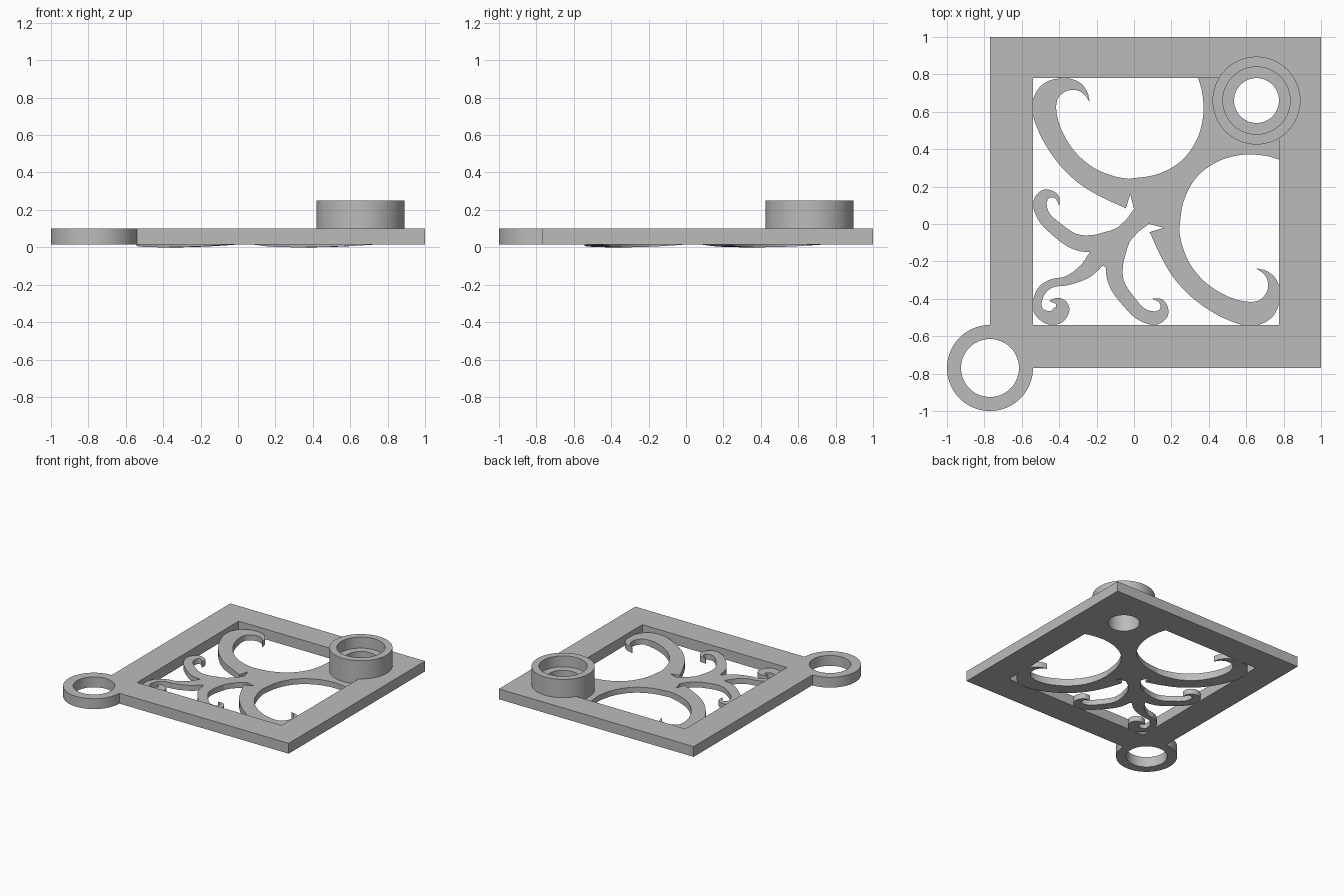
import bpy
import bmesh
from math import cos, sin, pi, radians
from mathutils import Vector

if "Cube" in bpy.data.objects:
    bpy.data.objects.remove(bpy.data.objects["Cube"], do_unlink=True)

BASE, FRAME_TOP, SCROLL_TOP = 0.015, 0.10, 0.06
BOSS = (0.655, 0.66)
RING = (-0.77, -0.77)

grey = bpy.data.materials.new("plain grey")
grey.use_nodes = True
grey.diffuse_color = (0.5, 0.5, 0.5, 1)
grey.node_tree.nodes["Principled BSDF"].inputs["Base Color"].default_value = (0.5, 0.5, 0.5, 1)


def finish(name, bm):
    """Turn a bmesh into a shaded, coloured object."""
    bmesh.ops.remove_doubles(bm, verts=bm.verts, dist=0.0002)
    bmesh.ops.recalc_face_normals(bm, faces=bm.faces)
    mesh = bpy.data.meshes.new(name)
    bm.to_mesh(mesh)
    bm.free()
    mesh.materials.append(grey)
    obj = bpy.data.objects.new(name, mesh)
    bpy.context.collection.objects.link(obj)
    bpy.ops.object.select_all(action='DESELECT')
    obj.select_set(True)
    bpy.context.view_layer.objects.active = obj
    bpy.ops.object.shade_smooth_by_angle(angle=radians(30))
    return obj


def arc(centre, radius, start, end, steps):
    angles = [radians(start + (end - start) * i / steps) for i in range(steps + 1)]
    return [(centre[0] + radius * cos(a), centre[1] + radius * sin(a)) for a in angles]


def smooth(points, steps=6):
    """Catmull-Rom curve through points of any dimension."""
    pts = [Vector(p) for p in points]
    pts = [2 * pts[0] - pts[1]] + pts + [2 * pts[-1] - pts[-2]]
    out = []
    for a, b, c, d in zip(pts, pts[1:], pts[2:], pts[3:]):
        for i in range(steps):
            t = i / steps
            out.append(b + (c - a) * (t / 2) + (2 * a - 5 * b + 4 * c - d) * (t * t / 2)
                       + (3 * b - a - 3 * c + d) * (t ** 3 / 2))
    return out + [pts[-2]]


def plate(name, outlines, low, high):
    """Extrude closed outlines; nested ones become holes."""
    curve = bpy.data.curves.new(name, 'CURVE')
    curve.dimensions = '2D'
    curve.fill_mode = 'BOTH'
    curve.extrude = (high - low) / 2
    for outline in outlines:
        spline = curve.splines.new('POLY')
        spline.points.add(len(outline) - 1)
        for point, p in zip(spline.points, outline):
            point.co = (p[0], p[1], 0, 1)
        spline.use_cyclic_u = True
    temp = bpy.data.objects.new(name + " outline", curve)
    bpy.context.collection.objects.link(temp)
    graph = bpy.context.evaluated_depsgraph_get()
    mesh = bpy.data.meshes.new_from_object(temp.evaluated_get(graph))
    bm = bmesh.new()
    bm.from_mesh(mesh)
    bmesh.ops.translate(bm, verts=bm.verts, vec=(0, 0, (low + high) / 2))
    bpy.data.objects.remove(temp, do_unlink=True)
    bpy.data.curves.remove(curve)
    bpy.data.meshes.remove(mesh)
    return finish(name, bm)


def stroke(name, path, sag=0.0, swap=False):
    """Sweep a flat bar along (x, y, half width); swap mirrors it over the diagonal."""
    pts = smooth(path)
    bm = bmesh.new()
    last = len(pts) - 1
    previous = None
    for i, p in enumerate(pts):
        along = (pts[min(i + 1, last)] - pts[max(i - 1, 0)]).xy.normalized()
        side = Vector((-along.y, along.x)) * max(p.z, 0.001)
        t = i / last
        low = BASE - sag * max(0, sin(pi * t / 0.6))
        ring = []
        for sign, z in ((1, low), (1, SCROLL_TOP), (-1, SCROLL_TOP), (-1, low)):
            x, y = p.xy + side * sign
            ring.append(bm.verts.new((y, x, z) if swap else (x, y, z)))
        if previous:
            for k in range(4):
                n = (k + 1) % 4
                bm.faces.new((previous[k], previous[n], ring[n], ring[k]))
        else:
            bm.faces.new(ring)
        previous = ring
    bm.faces.new(previous)
    return finish(name, bm)


# Square frame whose corner opens into a hanging ring
outer = [(1, -0.77), (1, 1), (-0.77, 1)] + arc(RING, 0.23, 90, 360, 54)
opening = [(-0.54, -0.54), (0.775, -0.54), (0.775, 0.78), (-0.54, 0.78)]
plate("frame_with_ring", [outer, opening, arc(RING, 0.155, 0, 354, 59)], BASE, FRAME_TOP)

# Stepped round boss, spun from its section
bm = bmesh.new()
section = [(0.12, BASE), (0.235, BASE), (0.235, 0.25), (0.18, 0.25), (0.18, 0.16), (0.12, 0.16)]
verts = [bm.verts.new((r, 0, z)) for r, z in section]
edges = [bm.edges.new((verts[i - 1], verts[i])) for i in range(len(verts))]
bmesh.ops.spin(bm, geom=verts + edges, axis=(0, 0, 1), cent=(0, 0, 0), angle=2 * pi, steps=64)
bmesh.ops.translate(bm, verts=bm.verts, vec=(*BOSS, 0))
finish("round_boss", bm)

# Central stem flaring out into the boss, mirrored over the diagonal
flare = smooth([(0.34, 0.79), (0.365, 0.70), (0.37, 0.58), (0.335, 0.45),
                (0.25, 0.335), (0.12, 0.265), (-0.04, 0.24)])
half = arc(BOSS, 0.15, 225, 130, 12) + [tuple(p) for p in flare]
half += [(0, 0.08), (-0.04, 0.025), (-0.09, -0.02), (-0.16, -0.05), (-0.235, -0.15)]
plate("central_stem", [half + [(y, x) for x, y in reversed(half[1:])]], BASE, SCROLL_TOP)

# Paired scrolls on either side of the diagonal
large = [(-0.02, 0.16, 0.08), (-0.13, 0.195, 0.065), (-0.25, 0.255, 0.057), (-0.36, 0.355, 0.054),
         (-0.443, 0.487, 0.057), (-0.48, 0.615, 0.064), (-0.455, 0.70, 0.058),
         (-0.38, 0.743, 0.038), (-0.31, 0.74, 0.025), (-0.262, 0.705, 0.012), (-0.238, 0.655, 0.001)]
small = [(-0.12, -0.08, 0.045), (-0.222, -0.105, 0.046), (-0.325, -0.09, 0.041),
         (-0.43, -0.015, 0.037), (-0.485, 0.045, 0.035), (-0.503, 0.11, 0.036),
         (-0.48, 0.153, 0.03), (-0.44, 0.16, 0.018), (-0.41, 0.14, 0.011), (-0.40, 0.10, 0.001)]
for side, swap in (("back", False), ("front", True)):
    stroke(side + "_large_scroll", large, 0.015, swap)
    stroke(side + "_small_scroll", small, 0, swap)

# Single curling tail
tail = [(-0.15, -0.14, 0.05), (-0.197, -0.183, 0.05), (-0.26, -0.252, 0.04), (-0.355, -0.302, 0.025),
        (-0.435, -0.316, 0.022), (-0.49, -0.352, 0.024), (-0.517, -0.415, 0.024),
        (-0.508, -0.468, 0.026), (-0.46, -0.5, 0.035), (-0.41, -0.492, 0.042),
        (-0.385, -0.45, 0.04), (-0.405, -0.415, 0.022), (-0.45, -0.41, 0.003)]
stroke("curling_tail", tail)
